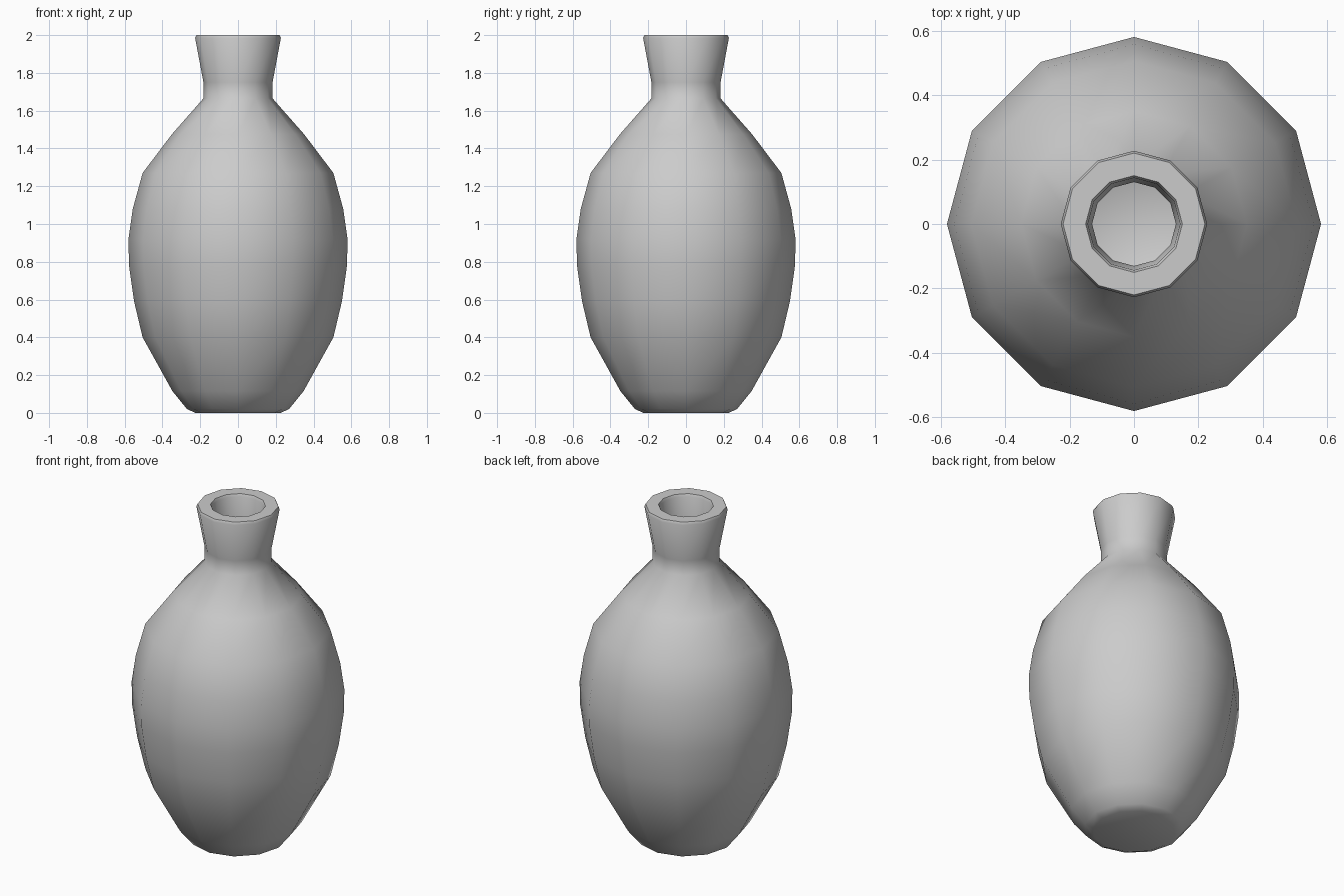
import bpy, bmesh, math

if "Cube" in bpy.data.objects:
    bpy.data.objects.remove(bpy.data.objects["Cube"])

SIDES = 12

# Outer wall, rim and hollow inside, as (radius, height)
outer = [(0.225, 0.0), (0.27, 0.02), (0.347, 0.115), (0.505, 0.40),
         (0.55, 0.59), (0.577, 0.78), (0.58, 0.92), (0.557, 1.08),
         (0.505, 1.27), (0.35, 1.475), (0.183, 1.665), (0.183, 1.75),
         (0.227, 1.985), (0.22, 2.0)]
inner = [(0.15, 2.0), (0.143, 1.985), (0.13, 1.75), (0.13, 1.68),
         (0.30, 1.45), (0.44, 1.25), (0.51, 0.92), (0.505, 0.78),
         (0.44, 0.42), (0.28, 0.14), (0.20, 0.07)]


def lathe(name, profile, sides):
    bm = bmesh.new()
    rings = []
    for r, z in profile:
        rings.append([bm.verts.new((r * math.cos(math.tau * i / sides),
                                    r * math.sin(math.tau * i / sides), z))
                      for i in range(sides)])
    for a, b in zip(rings, rings[1:]):
        for i in range(sides):
            j = (i + 1) % sides
            bm.faces.new((a[i], a[j], b[j], b[i]))
    bm.faces.new(rings[0][::-1])
    bm.faces.new(rings[-1])
    bmesh.ops.recalc_face_normals(bm, faces=bm.faces)
    mesh = bpy.data.meshes.new(name)
    bm.to_mesh(mesh)
    bm.free()
    obj = bpy.data.objects.new(name, mesh)
    bpy.context.collection.objects.link(obj)
    return obj


# Vase body with smooth walls and a crisp rim
vase = lathe("vase", outer + inner, SIDES)
bpy.context.view_layer.objects.active = vase
vase.select_set(True)
bpy.ops.object.shade_smooth_by_angle(angle=math.radians(50))
